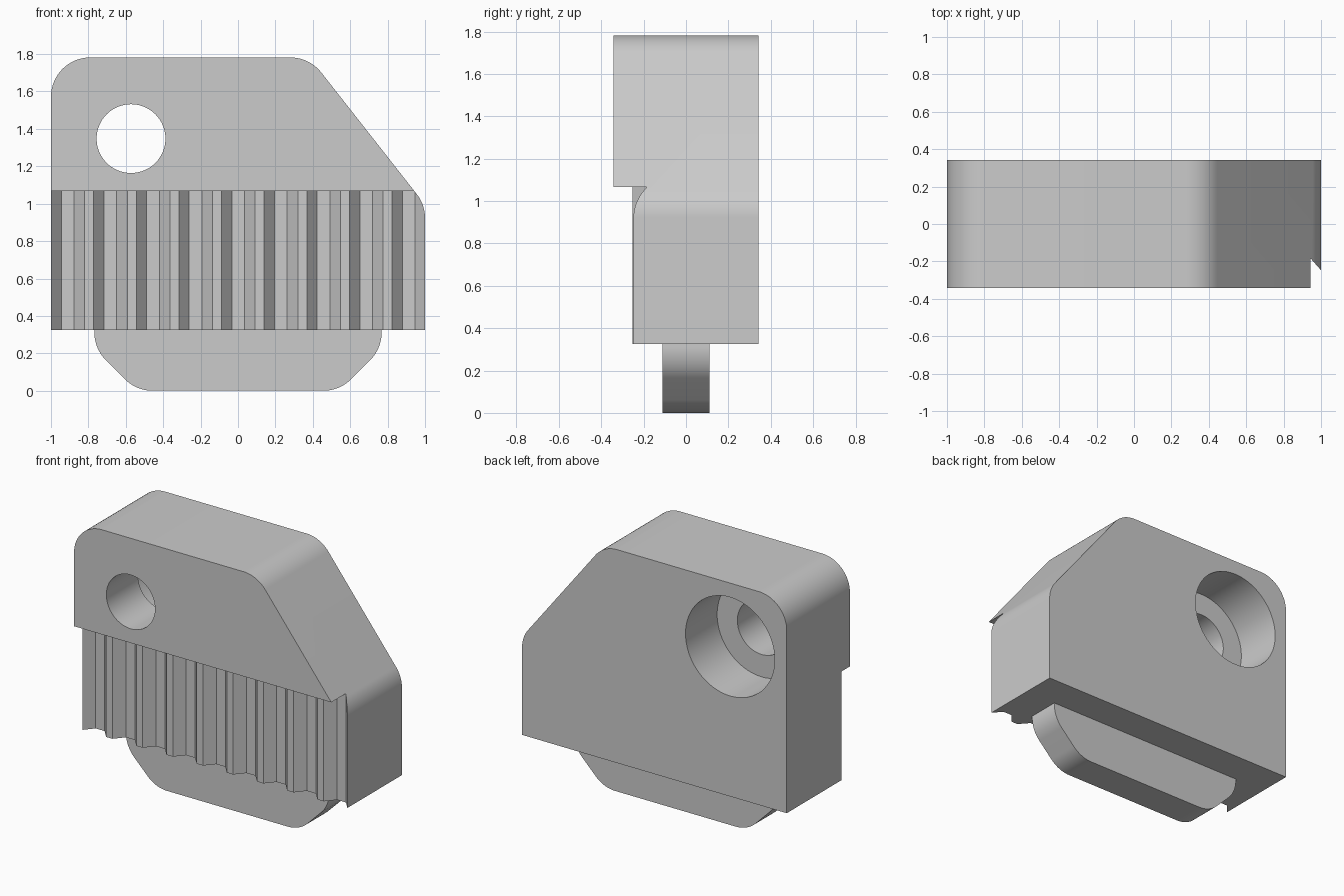
import bpy, bmesh, math
from mathutils import Vector, Matrix

cube = bpy.data.objects.get("Cube")
if cube:
    bpy.data.objects.remove(cube, do_unlink=True)

grey = bpy.data.materials.new("light_grey")
grey.use_nodes = True
colour = (0.6, 0.6, 0.6, 1)
grey.diffuse_color = colour
grey.node_tree.nodes["Principled BSDF"].inputs["Base Color"].default_value = colour


def rounded(corners, steps=16):
    """Outline from (x, y, radius) corners, with tangent arcs."""
    out = []
    for i, (x, y, r) in enumerate(corners):
        p = Vector((x, y))
        if not r:
            out.append(p)
            continue
        a = (Vector(corners[i - 1][:2]) - p).normalized()
        b = (Vector(corners[(i + 1) % len(corners)][:2]) - p).normalized()
        half = a.angle(b) / 2
        centre = p + (a + b).normalized() * (r / math.sin(half))
        start = p + a * (r / math.tan(half)) - centre
        end = p + b * (r / math.tan(half)) - centre
        turn = start.angle_signed(end)
        for k in range(steps + 1):
            out.append(centre + Matrix.Rotation(-turn * k / steps, 2) @ start)
    return out


def prism(name, outline, low, high, axis):
    """Extrude an outline along y (outline in x, z) or z (outline in x, y)."""
    def place(p, d):
        return (p[0], d, p[1]) if axis == "y" else (p[0], p[1], d)
    bm = bmesh.new()
    face = bm.faces.new([bm.verts.new(place(p, low)) for p in outline])
    ext = bmesh.ops.extrude_face_region(bm, geom=[face])
    verts = [g for g in ext["geom"] if isinstance(g, bmesh.types.BMVert)]
    bmesh.ops.translate(bm, verts=verts, vec=place((0, 0), high - low))
    bmesh.ops.recalc_face_normals(bm, faces=bm.faces)
    mesh = bpy.data.meshes.new(name)
    bm.to_mesh(mesh)
    bm.free()
    obj = bpy.data.objects.new(name, mesh)
    bpy.context.collection.objects.link(obj)
    mesh.materials.append(grey)
    return obj


def activate(obj):
    bpy.ops.object.select_all(action="DESELECT")
    obj.select_set(True)
    bpy.context.view_layer.objects.active = obj


def cut(target, cutter):
    cutter.hide_render = True
    mod = target.modifiers.new("cut", "BOOLEAN")
    mod.operation = "DIFFERENCE"
    mod.solver = "EXACT"
    mod.object = cutter
    activate(target)
    bpy.ops.object.modifier_apply(modifier=mod.name)
    bpy.data.objects.remove(cutter, do_unlink=True)


def circle(x, z, r, n=64):
    return [(x + r * math.cos(math.tau * i / n), z + r * math.sin(math.tau * i / n))
            for i in range(n)]


R = 0.21       # corner radius
HALF = 0.341   # half thickness
BASE, TOP, LEDGE = 0.325, 1.782, 1.067

# Clamp body with one sloping shoulder
body = prism("clamp_body", rounded([
    (-1, BASE, 0), (-1, TOP, R), (0.382, TOP, R), (1, 0.995, R), (1, BASE, 0)]),
    -HALF, HALF, "y")

# Recessed tooth rack on the lower front
TIP, FLOOR, PITCH = -0.252, -0.187, 0.228
rack = [(-1.1, -0.5), (-1.1, TIP)]
for i in range(9):
    x = -1 + i * PITCH
    rack += [(x, TIP), (x + 0.055, FLOOR), (x + 0.123, FLOOR), (x + 0.18, TIP)]
rack += [(1.1, TIP), (1.1, -0.5)]
cut(body, prism("rack_cutter", rack, 0.2, LEDGE, "z"))

# Through hole with a wide counterbore from the back
cut(body, prism("hole_cutter", circle(-0.572, 1.348, 0.184), -0.5, 0.2, "y"))
cut(body, prism("counterbore_cutter", circle(-0.572, 1.348, 0.337), 0, 0.5, "y"))

# Tongue below the body
tongue = prism("bottom_tongue", rounded([
    (-0.768, BASE + 0.01, 0), (0.768, BASE + 0.01, 0), (0.768, 0.225, R),
    (0.543, 0, R), (-0.543, 0, R), (-0.768, 0.225, R)]), -0.112, 0.112, "y")

for obj in (body, tongue):
    activate(obj)
    bpy.ops.object.shade_smooth_by_angle(angle=math.radians(25))
